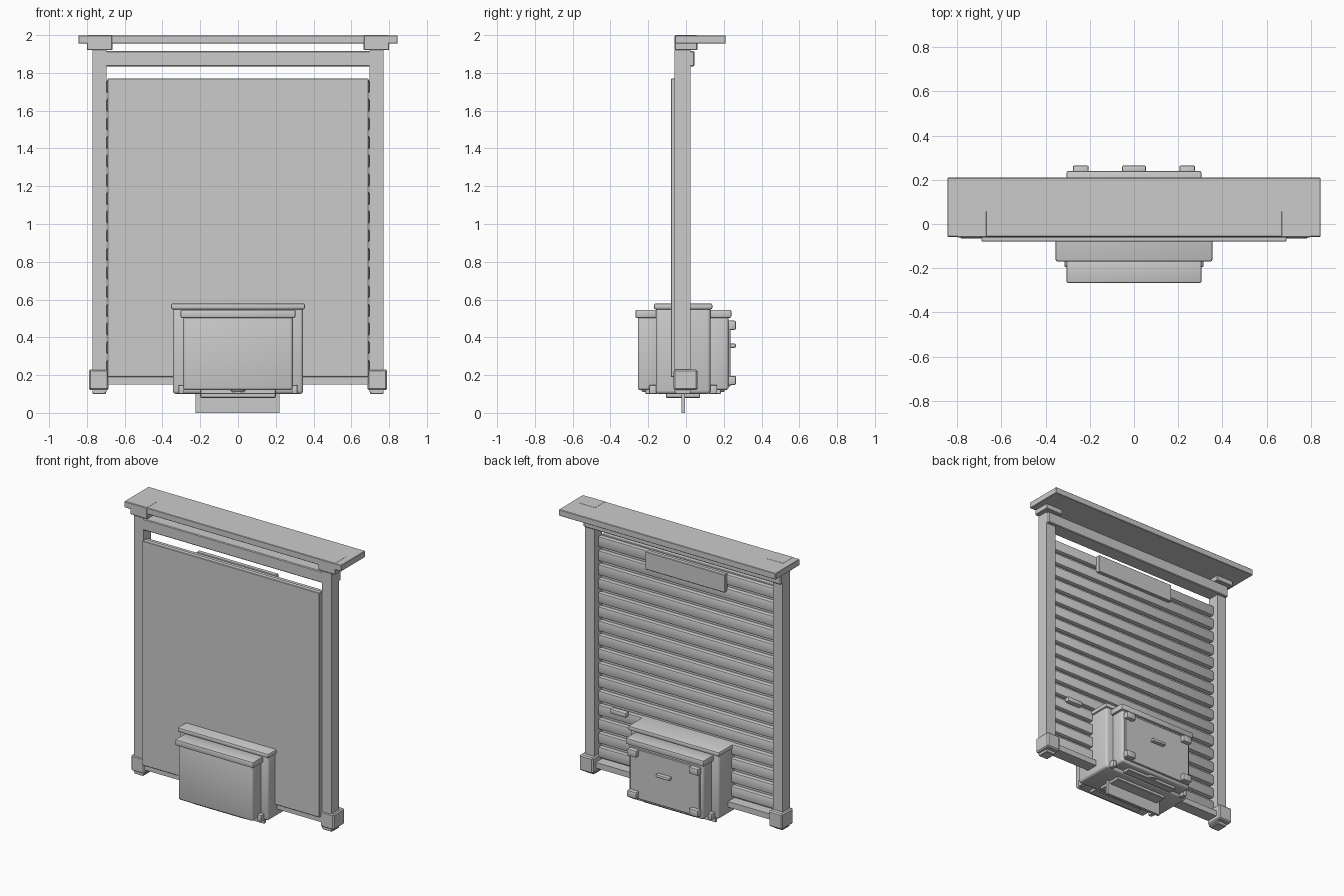
import bpy, bmesh, math
from mathutils import Matrix, Vector

if "Cube" in bpy.data.objects:
    bpy.data.objects.remove(bpy.data.objects["Cube"])

grey = bpy.data.materials.new("light_grey")
grey.diffuse_color = (0.6, 0.6, 0.6, 1)
grey.use_nodes = True
grey.node_tree.nodes["Principled BSDF"].inputs["Base Color"].default_value = grey.diffuse_color


def finish(name, bm):
    mesh = bpy.data.meshes.new(name)
    bm.to_mesh(mesh)
    bm.free()
    mesh.materials.append(grey)
    ob = bpy.data.objects.new(name, mesh)
    bpy.context.collection.objects.link(ob)
    bpy.ops.object.select_all(action='DESELECT')
    ob.select_set(True)
    bpy.context.view_layer.objects.active = ob
    bpy.ops.object.shade_smooth_by_angle(angle=math.radians(35))
    return ob


def box(name, x, y, z, bevel=0.0, segments=2):
    """Box from (min, max) ranges with optional rounded edges."""
    bm = bmesh.new()
    size = [r[1] - r[0] for r in (x, y, z)]
    mid = [(r[0] + r[1]) / 2 for r in (x, y, z)]
    bmesh.ops.create_cube(bm, size=1, matrix=Matrix.Translation(Vector(mid)) @ Matrix.Diagonal((*size, 1)))
    if bevel:
        bmesh.ops.bevel(bm, geom=bm.edges[:], offset=bevel, segments=segments, profile=0.5, affect='EDGES')
    return finish(name, bm)


def pair(name, x, y, z, bevel=0.0, segments=2):
    """The same box on the left and right."""
    box("right_" + name, x, y, z, bevel, segments)
    box("left_" + name, (-x[1], -x[0]), y, z, bevel, segments)


def knob(name, x, y, z, radius, depth):
    bm = bmesh.new()
    bmesh.ops.create_cone(bm, cap_ends=True, segments=20, radius1=radius * 0.8, radius2=radius,
                          depth=depth, matrix=Matrix.Translation((x, y, z)))
    finish(name, bm)


# Top shelf, brackets and header beam
box("top_shelf", (-0.845, 0.845), (-0.058, 0.21), (1.955, 1.999), 0.003, 1)
pair("shelf_bracket", (0.665, 0.80), (-0.06, 0.06), (1.92, 2.0), 0.004, 1)
box("header_beam", (-0.77, 0.77), (-0.06, 0.045), (1.835, 1.915), 0.005, 1)

# Side posts, feet and bottom rail
pair("post", (0.695, 0.77), (-0.06, 0.025), (0.11, 1.92))
pair("foot", (0.685, 0.79), (-0.065, 0.06), (0.12, 0.23), 0.008, 1)
pair("foot_peg", (0.70, 0.77), (-0.055, 0.025), (0.10, 0.13), 0.003, 1)
box("bottom_rail", (-0.695, 0.695), (-0.06, 0.025), (0.15, 0.19))

# Front panel with horizontal slats on its back
box("front_panel", (-0.69, 0.69), (-0.08, -0.045), (0.19, 1.77), 0.003, 1)
slats = 16
pitch = 1.58 / slats
for i in range(slats):
    z0 = 0.19 + i * pitch
    box(f"back_slat_{i + 1}", (-0.695, 0.695), (-0.05, -0.012), (z0 + 0.02, z0 + pitch - 0.006), 0.008)

# Blank plate and latch on the slats
box("back_plate", (-0.31, 0.31), (-0.02, 0.012), (1.645, 1.77), 0.003, 1)
box("slat_latch", (0.455, 0.58), (-0.02, 0.022), (0.56, 0.595), 0.01)

# Central housing with lid
box("housing", (-0.345, 0.345), (-0.16, 0.13), (0.10, 0.56), 0.018, 3)
box("housing_lid", (-0.355, 0.355), (-0.17, 0.14), (0.548, 0.58), 0.01)

# Front and back covers with lids
box("front_cover", (-0.29, 0.29), (-0.255, -0.14), (0.12, 0.515), 0.015, 3)
box("front_cover_lid", (-0.305, 0.305), (-0.268, -0.15), (0.503, 0.546), 0.008)
box("back_cover", (-0.29, 0.29), (0.11, 0.225), (0.12, 0.515), 0.015, 3)
box("back_cover_lid", (-0.305, 0.305), (0.12, 0.24), (0.503, 0.546), 0.008)

# Door plate with corner blocks and handle
box("door_plate", (-0.272, 0.272), (0.215, 0.236), (0.14, 0.49), 0.004, 1)
for label, z0 in (("lower", 0.148), ("upper", 0.44)):
    pair(label + "_corner_block", (0.205, 0.277), (0.22, 0.265), (z0, z0 + 0.048), 0.008)
box("door_handle", (-0.055, 0.055), (0.23, 0.265), (0.344, 0.367), 0.009)

# Clips at the housing corners
for label, y in (("front", (-0.195, -0.15)), ("back", (0.12, 0.165))):
    pair(label + "_clip", (0.285, 0.315), y, (0.10, 0.148), 0.006)

# Underside: collar, hanging tongue, runners and knobs
box("lower_collar", (-0.20, 0.20), (-0.105, 0.075), (0.08, 0.11), 0.003, 1)
box("hanging_tongue", (-0.225, 0.22), (-0.025, -0.005), (0.0, 0.10))
for label, y0 in (("front", -0.215), ("back", 0.13)):
    box(label + "_runner", (-0.20, 0.20), (y0, y0 + 0.055), (0.10, 0.125), 0.003, 1)
knob("front_knob", 0, -0.19, 0.118, 0.05, 0.016)
knob("back_knob", 0, 0.16, 0.118, 0.05, 0.016)
